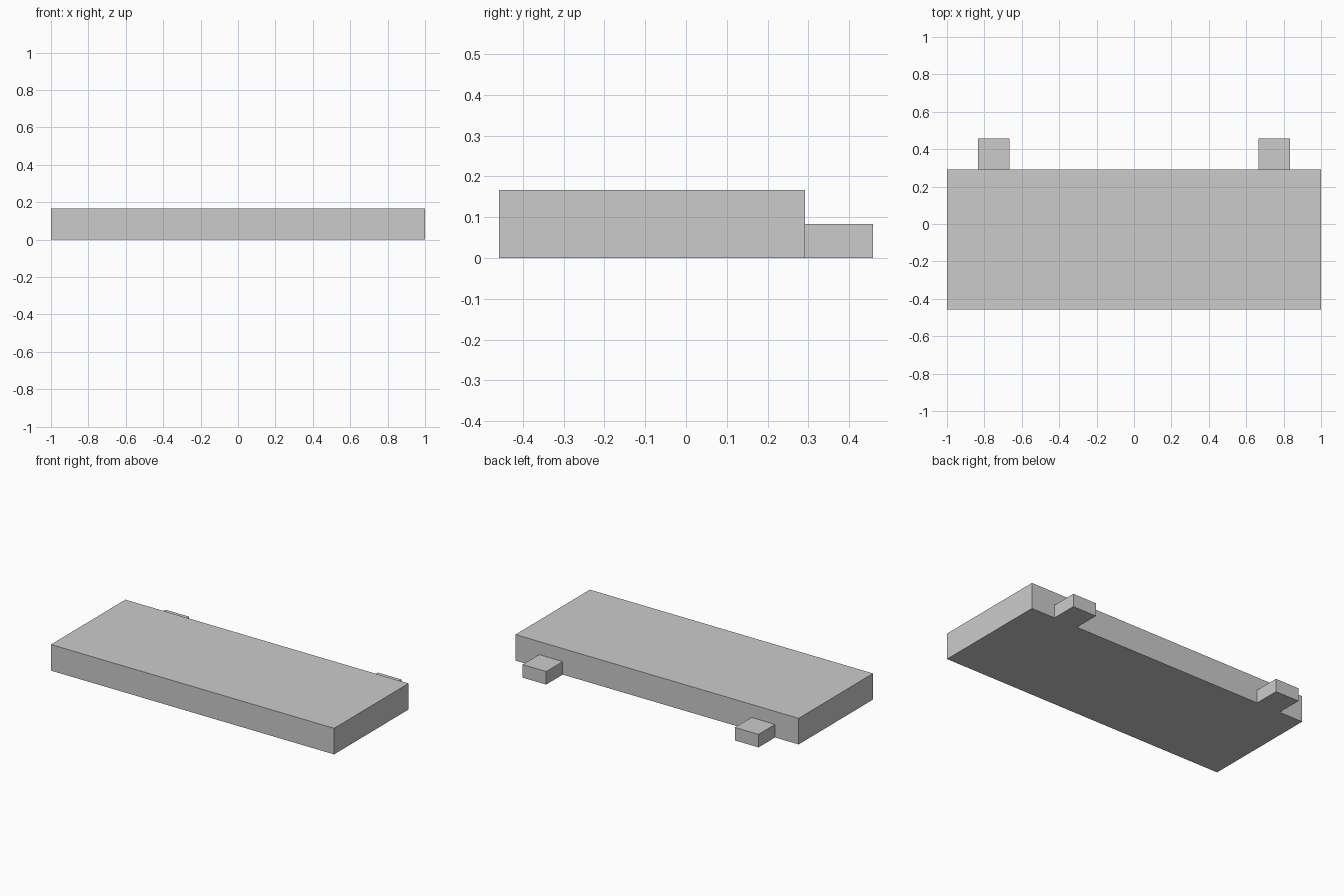
import bpy

if "Cube" in bpy.data.objects:
    bpy.data.objects.remove(bpy.data.objects["Cube"], do_unlink=True)

# Single plain grey
grey = bpy.data.materials.new("light_grey")
grey.use_nodes = True
colour = (0.6, 0.6, 0.6, 1)
grey.diffuse_color = colour
grey.node_tree.nodes["Principled BSDF"].inputs["Base Color"].default_value = colour

UNIT = 1 / 12  # the whole design sits on this module


def box(name, size, centre_x, front_y):
    """Flat-shaded box resting on the ground, sizes in modules."""
    w, d, h = (s * UNIT for s in size)
    bpy.ops.mesh.primitive_cube_add(
        size=1, location=(centre_x * UNIT, front_y * UNIT + d / 2, h / 2))
    obj = bpy.context.object
    obj.name = name
    obj.scale = (w, d, h)
    bpy.ops.object.transform_apply(location=False, rotation=False, scale=True)
    obj.data.materials.append(grey)
    return obj


# Main slab
box("slab", (24, 9, 2), 0, -5.5)

# Half-height tabs on the back edge
for side, sign in (("left", 1), ("right", -1)):
    box(f"{side}_back_tab", (2, 2, 1), sign * 9, 3.5)
